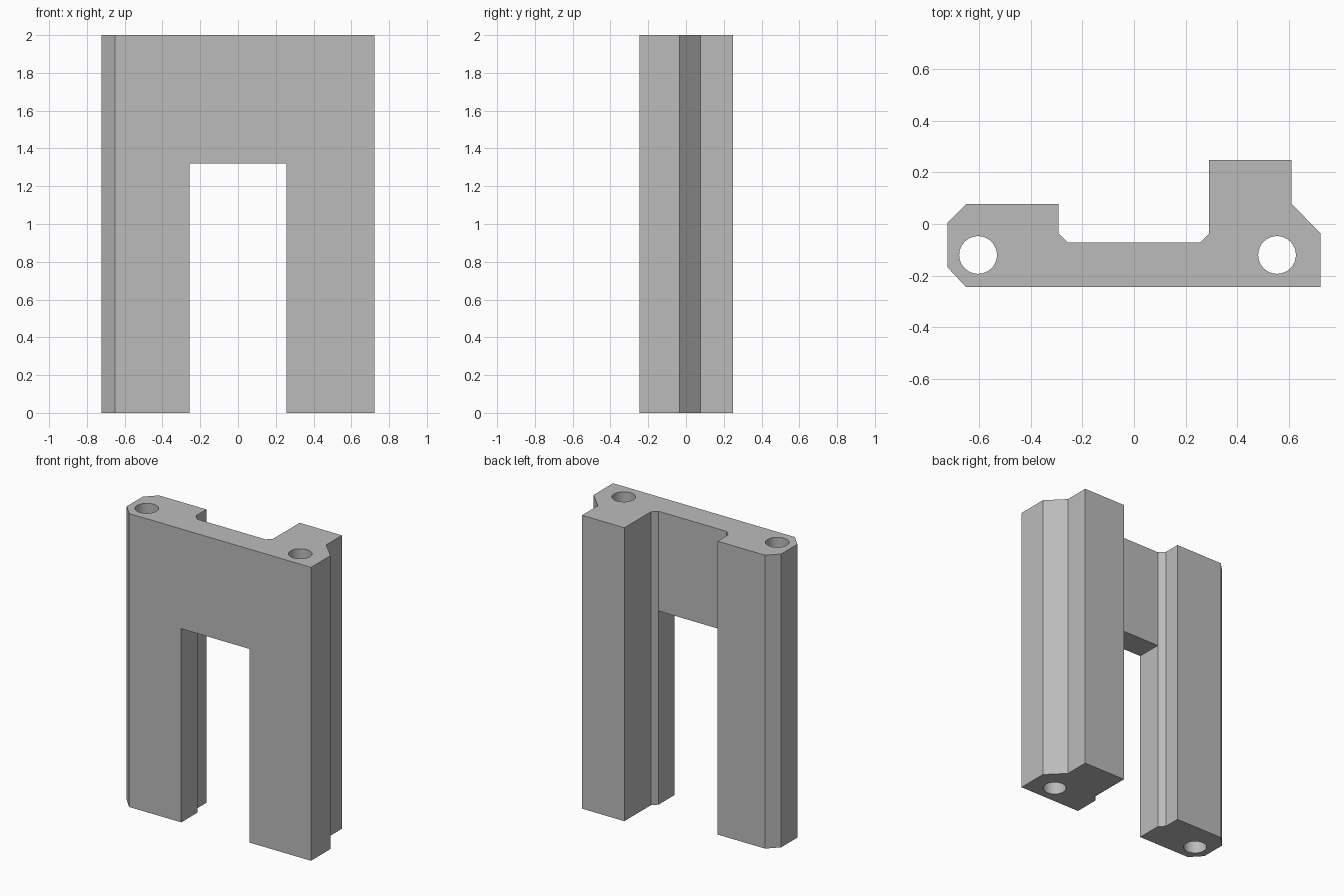
import bpy, bmesh
from mathutils import Matrix

cube = bpy.data.objects.get("Cube")
if cube:
    bpy.data.objects.remove(cube, do_unlink=True)

HEIGHT = 2.0
ARCH_TOP = 1.32
ARCH_HALF = 0.257
HOLE_RADIUS = 0.073

grey = bpy.data.materials.new("plain grey")
grey.use_nodes = True
colour = (0.5, 0.5, 0.5, 1)
grey.diffuse_color = colour
grey.node_tree.nodes["Principled BSDF"].inputs["Base Color"].default_value = colour


def make_object(name, bm):
    bmesh.ops.recalc_face_normals(bm, faces=bm.faces)
    mesh = bpy.data.meshes.new(name)
    bm.to_mesh(mesh)
    bm.free()
    mesh.materials.append(grey)
    obj = bpy.data.objects.new(name, mesh)
    bpy.context.collection.objects.link(obj)
    return obj


def extrude_profile(name, points, height):
    bm = bmesh.new()
    base = bm.faces.new([bm.verts.new((x, y, 0)) for x, y in points])
    top = bmesh.ops.extrude_face_region(bm, geom=[base])["geom"]
    bmesh.ops.translate(bm, vec=(0, 0, height),
                        verts=[v for v in top if isinstance(v, bmesh.types.BMVert)])
    return make_object(name, bm)


def cut(target, cutter):
    cutter.hide_render = True
    mod = target.modifiers.new("cut", "BOOLEAN")
    mod.operation = "DIFFERENCE"
    mod.solver = "EXACT"
    mod.object = cutter
    bpy.context.view_layer.objects.active = target
    bpy.ops.object.modifier_apply(modifier=mod.name)
    bpy.data.objects.remove(cutter, do_unlink=True)


# Bracket body: plan outline extruded to full height
outline = [
    (-0.65, -0.245), (0.722, -0.245), (0.722, -0.035), (0.61, 0.078),
    (0.61, 0.248), (0.291, 0.248), (0.291, -0.037), (ARCH_HALF, -0.071),
    (-ARCH_HALF, -0.071), (-0.293, -0.035), (-0.293, 0.078), (-0.65, 0.078),
    (-0.722, 0.006), (-0.722, -0.168),
]
bracket = extrude_profile("bracket", outline, HEIGHT)

# Opening between the legs; its sides meet the inner chamfers
side = ARCH_HALF - 0.0005
opening = extrude_profile("opening_cutter",
                          [(-side, -1), (side, -1), (side, 1), (-side, 1)],
                          ARCH_TOP + 0.5)
opening.data.transform(Matrix.Translation((0, 0, -0.5)))
cut(bracket, opening)

# Bolt holes running the whole length of each leg
for x in (-0.604, 0.554):
    bm = bmesh.new()
    bmesh.ops.create_cone(bm, cap_ends=True, segments=48,
                          radius1=HOLE_RADIUS, radius2=HOLE_RADIUS,
                          depth=HEIGHT + 0.4,
                          matrix=Matrix.Translation((x, -0.12, HEIGHT / 2)))
    cut(bracket, make_object("hole_cutter", bm))

# Smooth hole walls, sharp edges elsewhere
bracket.select_set(True)
bpy.context.view_layer.objects.active = bracket
bpy.ops.object.shade_smooth_by_angle(angle=0.4)
